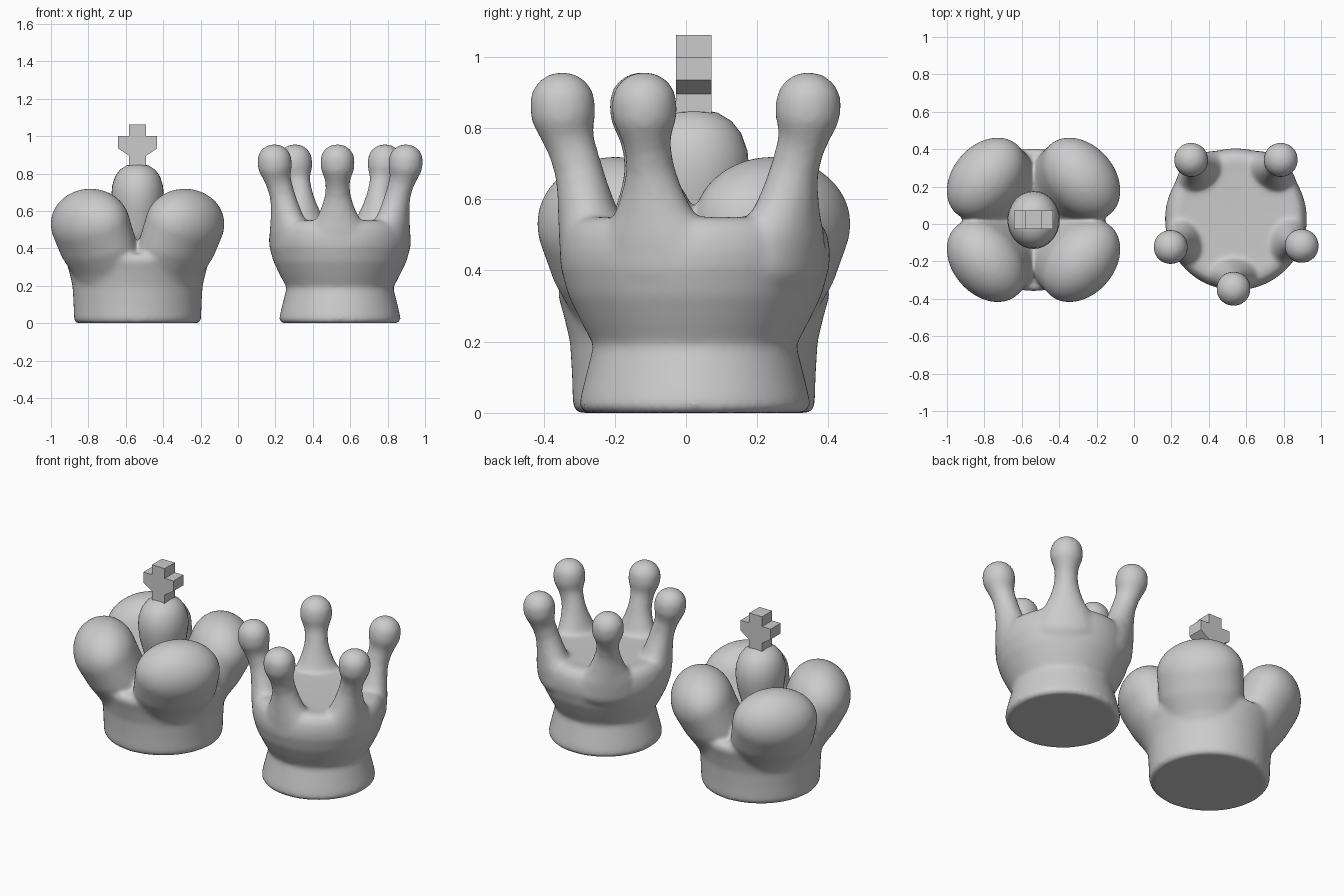
import bpy, bmesh, math
from mathutils import Matrix, Vector

if "Cube" in bpy.data.objects:
    bpy.data.objects.remove(bpy.data.objects["Cube"])

LOBED = Vector((-0.537, 0.022, 0))
SPIKED = Vector((0.545, 0.025, 0))


def finish(bm, name, loc, smooth=True):
    bmesh.ops.recalc_face_normals(bm, faces=bm.faces)
    me = bpy.data.meshes.new(name)
    bm.to_mesh(me)
    bm.free()
    for p in me.polygons:
        p.use_smooth = smooth
    ob = bpy.data.objects.new(name, me)
    ob.location = loc
    bpy.context.collection.objects.link(ob)
    return ob


def revolve(bm, profile, n=64):
    # closed turned solid from (radius, z) points, ends capped
    rings = [[bm.verts.new((r * math.cos(2 * math.pi * i / n),
                            r * math.sin(2 * math.pi * i / n), z)) for i in range(n)]
             for r, z in profile]
    for a, b in zip(rings, rings[1:]):
        for i in range(n):
            j = (i + 1) % n
            bm.faces.new((a[i], a[j], b[j], b[i]))
    bm.faces.new(rings[0][::-1])
    bm.faces.new(rings[-1])


def limb(bm, path, angle, reach=1.0, steps=5):
    # chain of ellipsoids; path = (distance, z, radial, tangential, vertical half sizes)
    turn = Matrix.Rotation(math.radians(angle), 4, 'Z')
    pts = [[p + (q - p) * k / steps for p, q in zip(a, b)]
           for a, b in zip(path, path[1:]) for k in range(steps)] + [path[-1]]
    for r, z, tr, tt, tz in pts:
        bmesh.ops.create_icosphere(bm, subdivisions=4, radius=1, matrix=turn
                                   @ Matrix.Translation((r * reach, 0, z))
                                   @ Matrix.Diagonal((tr, tt, tz, 1)))


def melt(ob, iterations):
    # fuse overlapping volumes and soften the joints
    rm = ob.modifiers.new("fuse", 'REMESH')
    rm.mode = 'VOXEL'
    rm.voxel_size = 0.012
    rm.use_smooth_shade = True
    sm = ob.modifiers.new("soften", 'SMOOTH')
    sm.factor = 0.5
    sm.iterations = iterations


# Four-lobed crown: turned base swelling into four outward-leaning lobes
bm = bmesh.new()
revolve(bm, [(0.325, 0.0), (0.34, 0.015), (0.342, 0.1), (0.348, 0.2), (0.367, 0.28),
             (0.385, 0.34), (0.37, 0.37), (0.1, 0.385)])
lobe = [(0.15, 0.2, 0.19, 0.2, 0.1), (0.205, 0.3, 0.185, 0.225, 0.12),
        (0.28, 0.41, 0.18, 0.243, 0.15), (0.335, 0.53, 0.182, 0.247, 0.19)]
for a in (41, 139, 221, 319):
    limb(bm, lobe, a)
melt(finish(bm, "lobed_crown", LOBED), 14)

# Egg-shaped centre of the lobed crown
bm = bmesh.new()
revolve(bm, [(0.08, 0.37), (0.105, 0.5), (0.13, 0.6), (0.14, 0.68), (0.136, 0.735),
             (0.12, 0.785), (0.095, 0.82), (0.06, 0.843), (0.02, 0.852)], 32)
for v in bm.verts:
    v.co.y *= 1.11
finish(bm, "crown_centre", LOBED)

# Cross on top, extruded from its mirrored outline
half = [(0.045, 0.82), (0.045, 0.895), (0.105, 0.935), (0.105, 1.0), (0.045, 1.0), (0.045, 1.062)]
outline = half + [(-x, z) for x, z in reversed(half)]
bm = bmesh.new()
face = bm.faces.new([bm.verts.new((x, -0.05, z)) for x, z in outline])
ext = bmesh.ops.extrude_face_region(bm, geom=[face])
bmesh.ops.translate(bm, vec=(0, 0.1, 0),
                    verts=[g for g in ext["geom"] if isinstance(g, bmesh.types.BMVert)])
finish(bm, "cross_finial", LOBED, smooth=False)

# Five-pointed crown: waisted bowl with five flared, ball-tipped spikes
bm = bmesh.new()
revolve(bm, [(0.31, 0.0), (0.326, 0.015), (0.32, 0.05), (0.285, 0.19), (0.322, 0.26),
             (0.356, 0.33), (0.378, 0.41), (0.38, 0.46), (0.37, 0.51), (0.345, 0.543),
             (0.31, 0.552), (0.26, 0.548), (0.05, 0.545)])
spike = [(0.275, 0.42, 0.105, 0.18, 0.1), (0.29, 0.49, 0.098, 0.155, 0.08),
         (0.307, 0.56, 0.084, 0.11, 0.07), (0.32, 0.62, 0.074, 0.085, 0.07),
         (0.333, 0.68, 0.068, 0.068, 0.07), (0.355, 0.75, 0.068, 0.065, 0.07),
         (0.37, 0.8, 0.076, 0.074, 0.08), (0.378, 0.845, 0.092, 0.092, 0.09),
         (0.38, 0.868, 0.092, 0.092, 0.09)]
for a, reach in ((-92, 0.98), (-22, 1.0), (53, 1.05), (127, 1.05), (203, 1.0)):
    limb(bm, spike, a, reach)
melt(finish(bm, "spiked_crown", SPIKED), 12)
